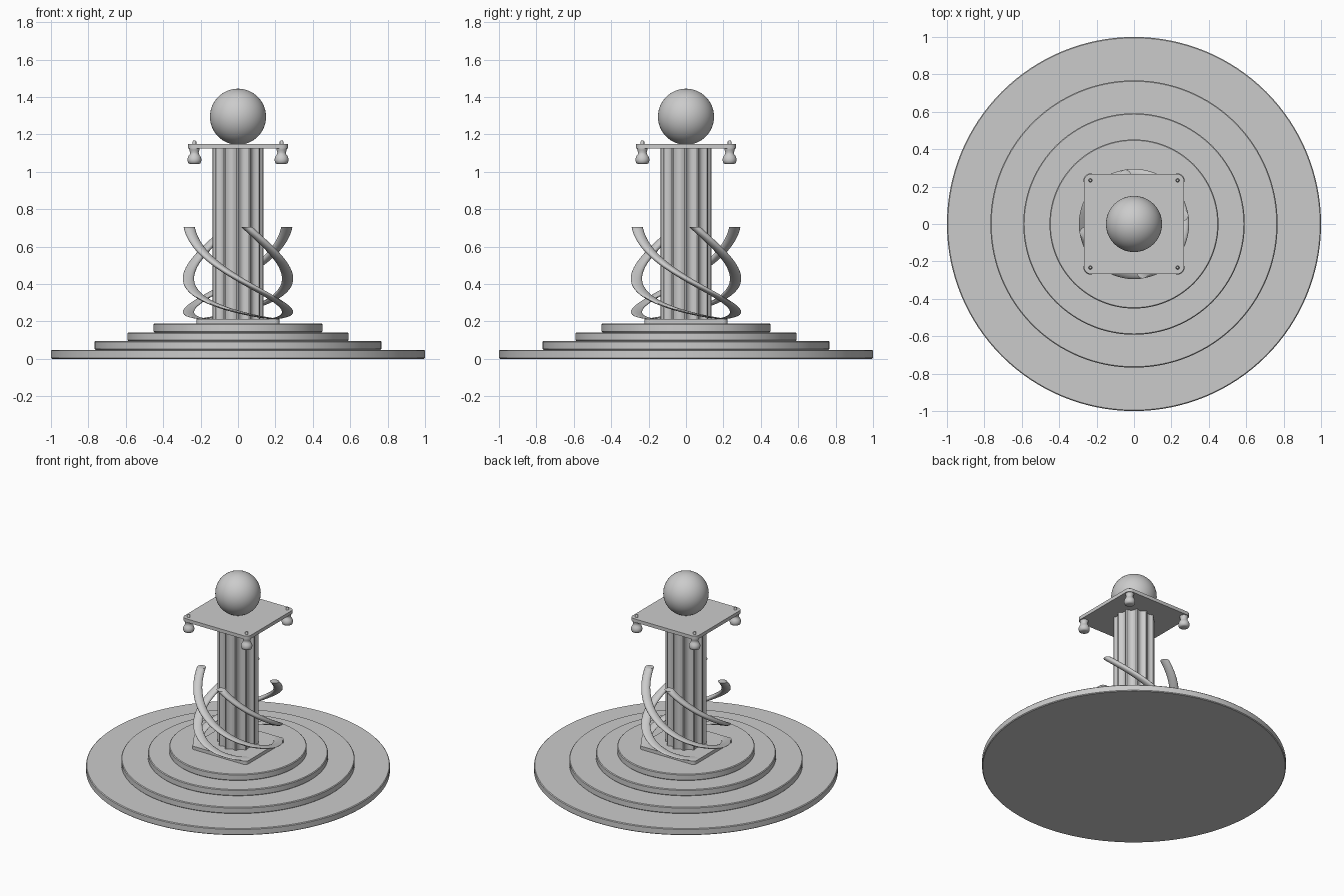
import bpy, bmesh, math
from math import sin, cos, pi, radians

cube = bpy.data.objects.get("Cube")
if cube:
    bpy.data.objects.remove(cube, do_unlink=True)

stone = bpy.data.materials.new("light_grey")
stone.use_nodes = True
grey = (0.6, 0.6, 0.6, 1)
stone.diffuse_color = grey
stone.node_tree.nodes["Principled BSDF"].inputs["Base Color"].default_value = grey


def finish(name, bm, smooth_angle=35):
    bmesh.ops.recalc_face_normals(bm, faces=bm.faces)
    mesh = bpy.data.meshes.new(name)
    bm.to_mesh(mesh)
    bm.free()
    mesh.materials.append(stone)
    ob = bpy.data.objects.new(name, mesh)
    bpy.context.collection.objects.link(ob)
    bpy.ops.object.select_all(action='DESELECT')
    ob.select_set(True)
    bpy.context.view_layer.objects.active = ob
    bpy.ops.object.shade_smooth_by_angle(angle=radians(smooth_angle))
    return ob


def loft(name, rings, smooth_angle=35):
    """Skin a list of closed rings and cap both ends."""
    bm = bmesh.new()
    loops = [[bm.verts.new(p) for p in ring] for ring in rings]
    n = len(loops[0])
    for a, b in zip(loops, loops[1:]):
        for i in range(n):
            j = (i + 1) % n
            bm.faces.new((a[i], a[j], b[j], b[i]))
    bm.faces.new(loops[0][::-1])
    bm.faces.new(loops[-1])
    return finish(name, bm, smooth_angle)


def circle(r, z, n, x=0, y=0):
    return [(x + r * cos(2 * pi * i / n), y + r * sin(2 * pi * i / n), z) for i in range(n)]


def turned(name, profile, n, x=0, y=0, smooth_angle=35):
    return loft(name, [circle(r, z, n, x, y) for r, z in profile], smooth_angle)


def rounded_slab(name, half, corner, z0, z1):
    outline = []
    for q in range(4):
        mid = pi / 4 + q * pi / 2
        cx = math.copysign(half - corner, cos(mid))
        cy = math.copysign(half - corner, sin(mid))
        for s in range(7):
            a = q * pi / 2 + s * pi / 12
            outline.append((cx + corner * cos(a), cy + corner * sin(a)))
    return loft(name, [[(x, y, z) for x, y in outline] for z in (z0, z1)])


# Round stepped base, each step with softened rims
c = 0.005
bottom = 0
for i, (r, top) in enumerate([(1.0, 0.048), (0.768, 0.095), (0.592, 0.141), (0.452, 0.188)]):
    turned(f"base_step_{i + 1}",
           [(r - c, bottom), (r, bottom + c), (r, top - c), (r - c, top)], 128)
    bottom = top

# Square plinth under the column
rounded_slab("plinth", 0.222, 0.025, 0.188, 0.212)

# Fluted column: concave grooves between narrow ridges
FLUTES, STEPS = 12, 8
outline = []
for i in range(FLUTES):
    for s in range(STEPS):
        a = 2 * pi * (i + s / STEPS) / FLUTES
        r = 0.135 - 0.02 * max(0, sin(pi * s / (STEPS - 1))) ** 0.7
        outline.append((r * cos(a), r * sin(a)))
loft("fluted_column", [[(x, y, z) for x, y in outline] for z in (0.21, 1.127)])

# Four ribbons that wind around the column, flattening towards the plinth
for k in range(4):
    rings = []
    for s in range(61):
        t = 216 * (1 - s / 60)
        a = radians(190 + 90 * k + t)
        z = 0.208 + 0.497 * (1 - t / 240) ** 2
        rings.append(circle(0.03, z, 16, 0.265 * cos(a), 0.265 * sin(a)))
    loft(f"spiral_ribbon_{k + 1}", rings, 50)

# Square top plate
rounded_slab("top_plate", 0.267, 0.035, 1.123, 1.148)

# Hanging lamp and pin in each corner
lamp = [(0.024, 1.041), (0.033, 1.046), (0.037, 1.058), (0.037, 1.07), (0.032, 1.083),
        (0.025, 1.093), (0.023, 1.102), (0.026, 1.113), (0.029, 1.125)]
pin = [(0.01, 1.14), (0.01, 1.16), (0.006, 1.166)]
for sx in (-1, 1):
    for sy in (-1, 1):
        side = ("front" if sy < 0 else "back") + ("_left" if sx > 0 else "_right")
        turned("lamp_" + side, lamp, 24, 0.233 * sx, 0.233 * sy, 50)
        turned("lamp_pin_" + side, pin, 16, 0.233 * sx, 0.233 * sy)

# Crowning ball
bm = bmesh.new()
bmesh.ops.create_uvsphere(bm, u_segments=48, v_segments=32, radius=0.15)
bmesh.ops.translate(bm, verts=bm.verts, vec=(0, 0, 1.294))
finish("crowning_ball", bm)
